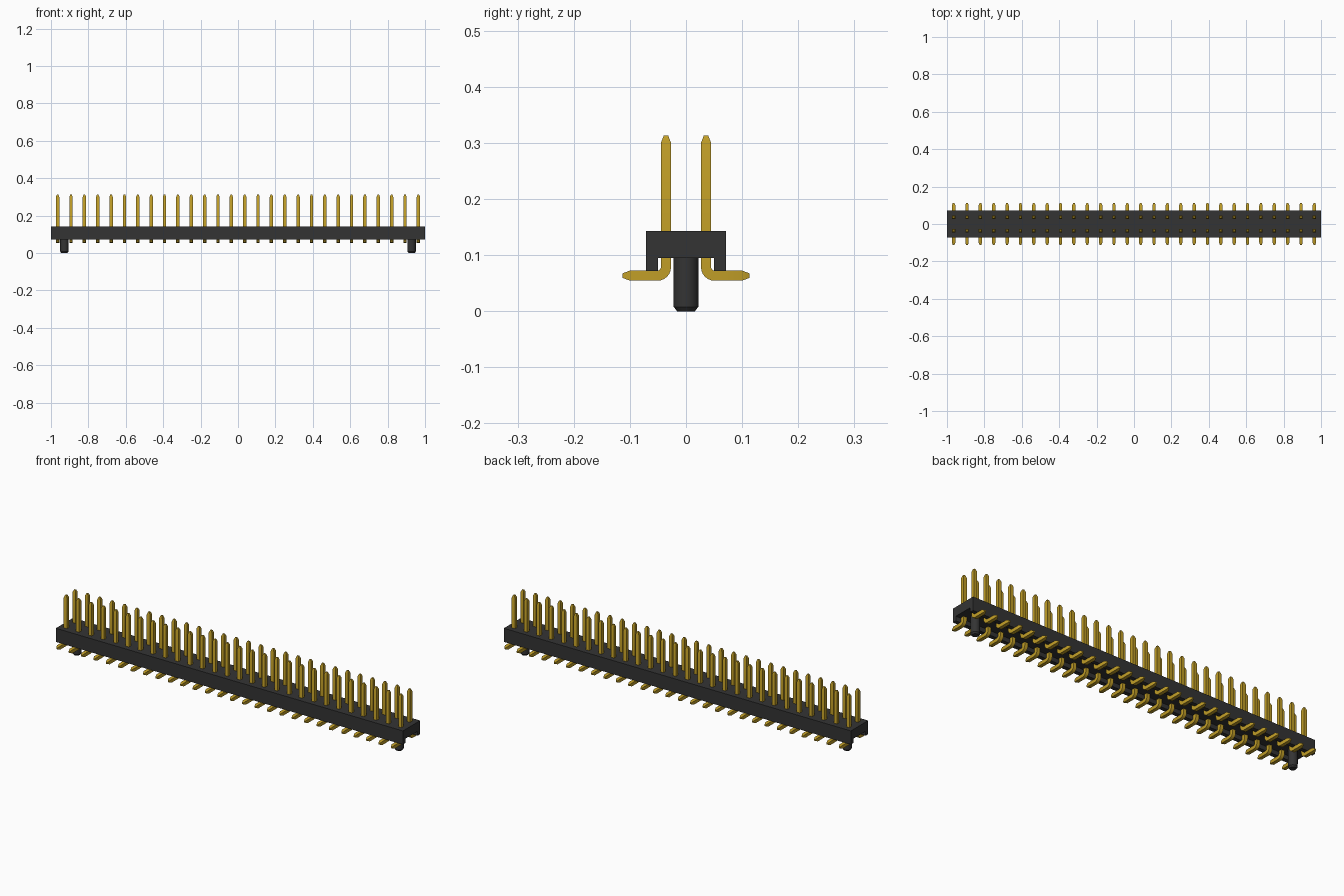
import bpy, bmesh
from math import sin, cos, pi, radians
from mathutils import Vector

PINS = 28
PITCH = 2 / PINS
ROW_Y = PITCH / 2
HALF = 0.009          # half the pin thickness

if "Cube" in bpy.data.objects:
    bpy.data.objects.remove(bpy.data.objects["Cube"], do_unlink=True)


def material(name, rgb):
    mat = bpy.data.materials.new(name)
    mat.use_nodes = True
    mat.diffuse_color = (*rgb, 1)
    mat.node_tree.nodes["Principled BSDF"].inputs["Base Color"].default_value = (*rgb, 1)
    return mat


black = material("black plastic", (0.034, 0.034, 0.034))
gold = material("gold", (0.53, 0.34, 0.02))


def make_object(name, bm, mat):
    bmesh.ops.recalc_face_normals(bm, faces=bm.faces)
    mesh = bpy.data.meshes.new(name)
    bm.to_mesh(mesh)
    bm.free()
    mesh.materials.append(mat)
    obj = bpy.data.objects.new(name, mesh)
    bpy.context.collection.objects.link(obj)
    return obj


def loft(rings):
    """Skin a list of equal-length point rings and cap both ends."""
    bm = bmesh.new()
    loops = [[bm.verts.new(p) for p in ring] for ring in rings]
    for a, b in zip(loops, loops[1:]):
        for i in range(len(a)):
            j = (i + 1) % len(a)
            bm.faces.new((a[i], a[j], b[j], b[i]))
    bm.faces.new(loops[0])
    bm.faces.new(loops[-1])
    return bm


def shade(obj):
    bpy.ops.object.select_all(action="DESELECT")
    obj.select_set(True)
    bpy.context.view_layer.objects.active = obj
    bpy.ops.object.shade_smooth_by_angle(angle=radians(30))


# Housing: channel-shaped section running the full length
half_section = [(0.071, 0.143), (0.071, 0.072), (0.05, 0.072), (0.05, 0.095)]
section = half_section + [(-y, z) for y, z in reversed(half_section)]
make_object("housing", loft([[(x, y, z) for y, z in section] for x in (-1, 1)]), black)

# Pegs: round locating posts with a bevelled foot
for side, name in ((-1, "right_peg"), (1, "left_peg")):
    rings = []
    for r, z in ((0.016, 0), (0.022, 0.008), (0.022, 0.097)):
        rings.append([(side * 13 * PITCH + r * cos(t * pi / 16), r * sin(t * pi / 16), z)
                      for t in range(32)])
    shade(make_object(name, loft(rings), black))

# Pin: square wire, pointed at both ends, bent outwards to a foot
BEND = 0.015
FOOT_Z = 0.0635
TIP = 0.45 * HALF
stations = [(ROW_Y, 0.313, 0, TIP), (ROW_Y, 0.3, 0, HALF)]
for k in range(7):
    a = k * pi / 12
    stations.append((ROW_Y + BEND * (1 - cos(a)), FOOT_Z + BEND * (1 - sin(a)), a, HALF))
stations += [(0.1, FOOT_Z, pi / 2, HALF), (0.113, FOOT_Z, pi / 2, TIP)]


def pin_ring(y, z, angle, h):
    centre = Vector((-(PINS - 1) * PITCH / 2, y, z))
    across = Vector((0, cos(angle), sin(angle)))
    along_x = Vector((1, 0, 0))
    return [centre + across * h * s + along_x * h * t
            for s, t in ((1, 1), (1, -1), (-1, -1), (-1, 1))]


# Two rows of pins, the front one turned half round
for name, turn in (("back_pins", 0), ("front_pins", pi)):
    row = make_object(name, loft([pin_ring(*s) for s in stations]), gold)
    row.rotation_euler.z = turn
    shade(row)
    array = row.modifiers.new("repeat", "ARRAY")
    array.count = PINS
    array.use_relative_offset = False
    array.use_constant_offset = True
    array.constant_offset_displace = (PITCH, 0, 0)
